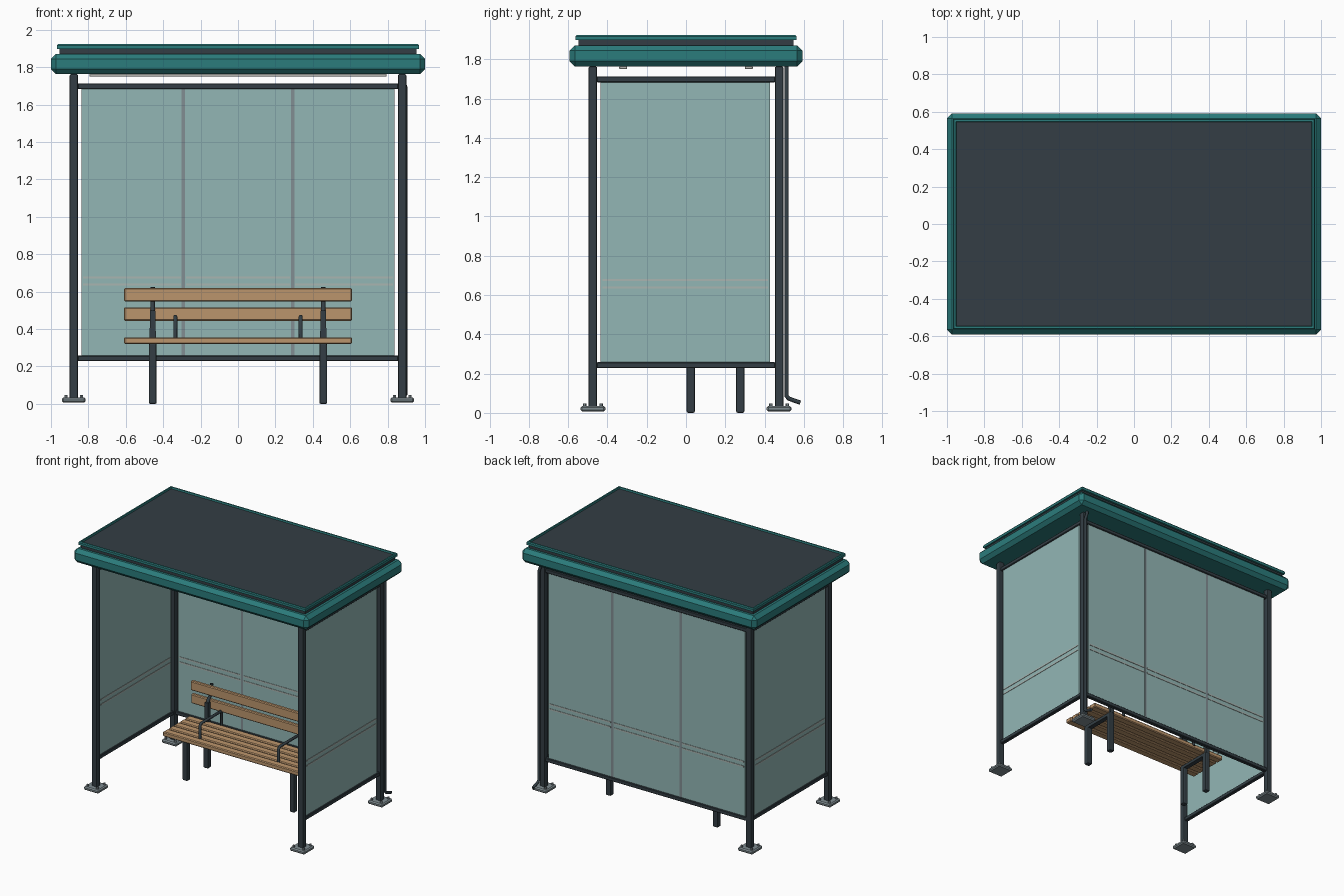
import bpy
import bmesh
from mathutils import Vector

if "Cube" in bpy.data.objects:
    bpy.data.objects.remove(bpy.data.objects["Cube"], do_unlink=True)


def material(name, rgb):
    m = bpy.data.materials.new(name)
    m.use_nodes = True
    m.diffuse_color = (*rgb, 1)
    m.node_tree.nodes["Principled BSDF"].inputs["Base Color"].default_value = (*rgb, 1)
    return m


TEAL = material("teal paint", (0.024, 0.2, 0.2))
DARK = material("dark frame", (0.033, 0.048, 0.058))
GLASS = material("tinted glass", (0.29, 0.47, 0.46))
WOOD = material("bench wood", (0.5, 0.3, 0.15))
STEEL = material("steel", (0.22, 0.27, 0.29))
PALE = material("pale strip", (0.4, 0.46, 0.44))
LIGHT = material("light panel", (0.85, 0.85, 0.8))


def link(name, bm, *mats):
    me = bpy.data.meshes.new(name)
    bm.to_mesh(me)
    bm.free()
    ob = bpy.data.objects.new(name, me)
    bpy.context.collection.objects.link(ob)
    for m in mats:
        me.materials.append(m)
    return ob


def box(name, centre, size, mat, bevel=0.0, segments=1):
    bm = bmesh.new()
    bmesh.ops.create_cube(bm, size=1)
    bmesh.ops.scale(bm, vec=Vector(size), verts=bm.verts)
    bmesh.ops.translate(bm, vec=Vector(centre), verts=bm.verts)
    ob = link(name, bm, mat)
    if bevel:
        mod = ob.modifiers.new("bevel", "BEVEL")
        mod.width = bevel
        mod.segments = segments
    return ob


def tube(name, points, radius, mat):
    cu = bpy.data.curves.new(name, "CURVE")
    cu.dimensions = "3D"
    cu.bevel_depth = radius
    cu.bevel_resolution = 2
    cu.use_fill_caps = True
    sp = cu.splines.new("POLY")
    sp.points.add(len(points) - 1)
    for p, co in zip(sp.points, points):
        p.co = (*co, 1)
    ob = bpy.data.objects.new(name, cu)
    bpy.context.collection.objects.link(ob)
    cu.materials.append(mat)
    return ob


PX, PY = 0.878, 0.474       # post positions
ROOF_BOTTOM = 1.763
RAILS = {"bottom": 0.243, "top": 1.698}
GLASS_Z, GLASS_H = 0.97, 1.43

# Roof: chamfered fascia, dark neck, raised rim with a sunken top panel
box("roof_fascia", (0, 0, 1.817), (2.0, 1.184, 0.108), TEAL, 0.027)
box("roof_neck", (0, 0, 1.884), (1.91, 1.095, 0.032), DARK)
bm = bmesh.new()
bmesh.ops.create_cube(bm, size=1)
bmesh.ops.scale(bm, vec=(1.935, 1.125, 0.018), verts=bm.verts)
bmesh.ops.translate(bm, vec=(0, 0, 1.907), verts=bm.verts)
top = max(bm.faces, key=lambda f: f.calc_center_median().z)
for thickness, lift in ((0.007, 0.007), (0.014, 0), (0.004, -0.012)):
    bmesh.ops.inset_region(bm, faces=[top], thickness=thickness)
    bmesh.ops.translate(bm, vec=(0, 0, lift), verts=top.verts)
top.material_index = 1
link("roof_rim", bm, TEAL, DARK)

# Ceiling light strips
for side, y in (("front", -0.32), ("back", 0.32)):
    box(side + "_ceiling_light", (0, y, 1.757), (1.59, 0.04, 0.014), LIGHT, 0.003)

# Posts on bolted base plates
for sx, lr in ((1, "left"), (-1, "right")):
    for sy, fb in ((-1, "front"), (1, "back")):
        name = f"{fb}_{lr}_"
        x, y = sx * PX, sy * PY
        box(name + "post", (x, y, ROOF_BOTTOM / 2 + 0.004), (0.044, 0.044, ROOF_BOTTOM - 0.008), DARK, 0.008, 2)
        box(name + "base_plate", (x, y, 0.021), (0.126, 0.126, 0.028), STEEL, 0.008)
        for bx in (-1, 1):
            for by in (-1, 1):
                bm = bmesh.new()
                bmesh.ops.create_cone(bm, cap_ends=True, segments=6, radius1=0.009, radius2=0.009, depth=0.014)
                bmesh.ops.translate(bm, vec=(x + bx * 0.042, y + by * 0.042, 0.041), verts=bm.verts)
                link(name + "bolt", bm, STEEL)

# Rails around the back and both sides
for level, z in RAILS.items():
    box(f"back_{level}_rail", (0, PY, z), (2 * PX - 0.04, 0.03, 0.03), DARK, 0.004)
    for sx, lr in ((1, "left"), (-1, "right")):
        box(f"{lr}_{level}_rail", (sx * PX, 0, z), (0.03, 2 * PY - 0.04, 0.03), DARK, 0.004)

# Glass walls with pairs of pale safety strips
STRIPS = (0.638, 0.676)
for sx, lr in ((1, "left"), (-1, "right")):
    box(lr + "_glass", (sx * PX, -0.004, GLASS_Z), (0.012, 0.864, GLASS_H), GLASS)
    for z in STRIPS:
        box(lr + "_glass_strip", (sx * PX, -0.004, z), (0.018, 0.844, 0.011), PALE)
for i in (-1, 0, 1):
    w = 0.54 if i else 0.57
    x = i * 0.567
    box("back_glass", (x, PY, GLASS_Z), (w, 0.012, GLASS_H), GLASS)
    for z in STRIPS:
        box("back_glass_strip", (x, PY, z), (w - 0.015, 0.018, 0.011), PALE)
for sx in (-1, 1):
    box("back_mullion", (sx * 0.292, PY, GLASS_Z), (0.018, 0.014, GLASS_H), STEEL)

# Bench seat and backrest slats
for i in range(5):
    box("seat_slat", (0, -0.016 + i * 0.067, 0.338), (1.22, 0.058, 0.036), WOOD, 0.006)
box("lower_back_slat", (0, 0.312, 0.48), (1.22, 0.03, 0.072), WOOD, 0.006)
box("upper_back_slat", (0, 0.306, 0.583), (1.22, 0.03, 0.072), WOOD, 0.006)

# Bench legs, backrest supports and arm loops
for sx, lr in ((1, "left"), (-1, "right")):
    x = sx * 0.456
    box(lr + "_front_leg", (x, 0.024, 0.161), (0.042, 0.042, 0.322), DARK, 0.008, 2)
    box(lr + "_back_leg", (x, 0.276, 0.161), (0.042, 0.042, 0.322), DARK, 0.008, 2)
    box(lr + "_seat_bearer", (x, 0.15, 0.31), (0.036, 0.25, 0.022), DARK)
    support = box(lr + "_back_support", (x, 0.28, 0.41), (0.036, 0.03, 0.18), DARK)
    for v in support.data.vertices:
        if v.co.z > 0.41:
            v.co.x = x + (v.co.x - x) * 0.75
    tube(lr + "_back_bracket", [(x, 0.282, 0.47), (x, 0.29, 0.515), (x, 0.328, 0.55), (x, 0.33, 0.625)], 0.012, DARK)
    ax = sx * 0.335
    tube(lr + "_arm_loop", [(ax, 0.015, 0.34), (ax, 0.015, 0.45), (ax, 0.03, 0.466), (ax, 0.265, 0.466),
                            (ax, 0.28, 0.45), (ax, 0.28, 0.34)], 0.011, DARK)

# Rain pipe behind the back left post
tube("rain_pipe", [(0.878, 0.512, 1.78), (0.878, 0.512, 1.745), (0.896, 0.512, 1.69), (0.896, 0.512, 0.085),
                   (0.896, 0.525, 0.072), (0.896, 0.582, 0.052)], 0.011, DARK)
